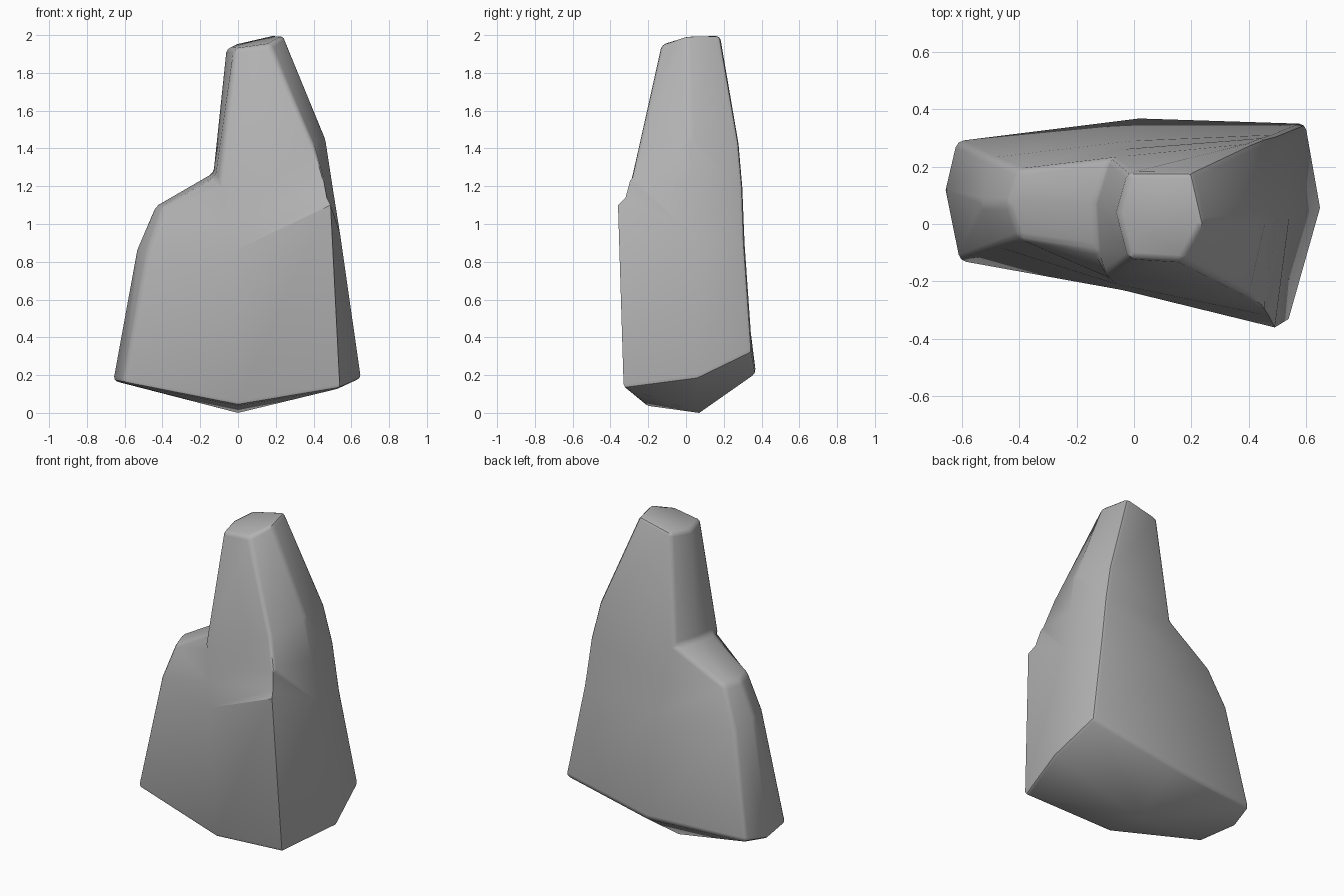
import bpy
import bmesh
import math

# Remove the default object only
default_object = bpy.data.objects.get("Cube")
if default_object:
    bpy.data.objects.remove(default_object, do_unlink=True)


def make_material(name, colour):
    material = bpy.data.materials.new(name)
    material.use_nodes = True
    material.diffuse_color = colour
    shader = material.node_tree.nodes["Principled BSDF"]
    shader.inputs["Base Color"].default_value = colour
    shader.inputs["Roughness"].default_value = 0.9
    return material


def with_flat_ledge(path):
    """Repeat the ledge point, so the ledge tapers to nothing here."""
    return path[:2] + path[1:]


# Vertical ridges of the rock, each running from its foot to the summit:
# foot, ledge, shoulder rim, spire foot, summit
front_ridge = with_flat_ledge([
    (0, -.22, .04), (-.04, -.23, .85), (-.06, -.21, 1),
    (-.1, -.18, 1.22), (-.02, -.12, 1.93)])
right_ridge = with_flat_ledge([
    (.65, .06, .18), (.54, .02, .95), (.5, .02, 1.2),
    (.46, .02, 1.46), (.24, 0, 2)])
back_right_ridge = with_flat_ledge([
    (.6, .35, .32), (.5, .31, .9), (.46, .3, 1.2),
    (.41, .28, 1.43), (.2, .18, 2)])
back_ridge = with_flat_ledge([
    (.02, .37, .21), (0, .29, .85), (-.04, .26, 1.05),
    (-.08, .23, 1.27), (-.02, .18, 1.95)])
back_left_ridge = with_flat_ledge([
    (-.62, .29, .2), (-.5, .23, .85), (-.4, .19, 1.09),
    (-.08, .23, 1.27), (-.02, .18, 1.95)])
left_ridge = with_flat_ledge([
    (-.66, .12, .17), (-.53, .07, .88), (-.44, .07, 1.09),
    (-.13, .07, 1.27), (-.06, .04, 1.93)])
front_left_ridge = with_flat_ledge([
    (-.61, -.13, .16), (-.48, -.08, .86), (-.4, -.05, 1.09),
    (-.12, -.09, 1.25), (-.02, -.12, 1.93)])

# This ridge carries the jutting ledge, so it has two separate ledge points
front_right_ridge = [
    (.54, -.33, .13), (.49, -.36, 1.1), (.47, -.32, 1.14),
    (.45, -.29, 1.25), (.4, -.25, 1.42), (.17, -.13, 1.95)]

ridges = [front_ridge, front_right_ridge, right_ridge, back_right_ridge,
          back_ridge, back_left_ridge, left_ridge, front_left_ridge]
lowest_point = (0, .07, 0)

# Skin the ridges, then close the summit and the underside
bm = bmesh.new()
columns = [[bm.verts.new(point) for point in ridge] for ridge in ridges]
base = bm.verts.new(lowest_point)
for index, column in enumerate(columns):
    following = columns[(index + 1) % len(columns)]
    for low in range(len(column) - 1):
        bm.faces.new((column[low], following[low],
                      following[low + 1], column[low + 1]))
    bm.faces.new((base, following[0], column[0]))
bm.faces.new([column[-1] for column in columns])
bmesh.ops.remove_doubles(bm, verts=bm.verts[:], dist=0.001)
bmesh.ops.recalc_face_normals(bm, faces=bm.faces[:])

# Wear down the hard edges, but leave the thin ledge crisp
ledge_points = front_right_ridge[1:3] + [front_ridge[1], right_ridge[1]]


def on_ledge(vert):
    return any((vert.co - type(vert.co)(p)).length < 0.001
               for p in ledge_points)


worn_edges = [edge for edge in bm.edges
              if edge.is_manifold
              and edge.calc_face_angle(0) > math.radians(30)
              and not any(on_ledge(vert) for vert in edge.verts)]
bmesh.ops.bevel(bm, geom=worn_edges, offset=0.022, offset_type='OFFSET',
                segments=2, profile=0.5, affect='EDGES', clamp_overlap=True)
bmesh.ops.recalc_face_normals(bm, faces=bm.faces[:])

mesh = bpy.data.meshes.new("rock")
bm.to_mesh(mesh)
bm.free()
rock = bpy.data.objects.new("rock", mesh)
bpy.context.collection.objects.link(rock)
mesh.materials.append(make_material("stone grey", (.45, .45, .45, 1)))

# Soft shading across the broad faces
bpy.ops.object.select_all(action='DESELECT')
rock.select_set(True)
bpy.context.view_layer.objects.active = rock
bpy.ops.object.shade_smooth_by_angle(angle=math.radians(36))
